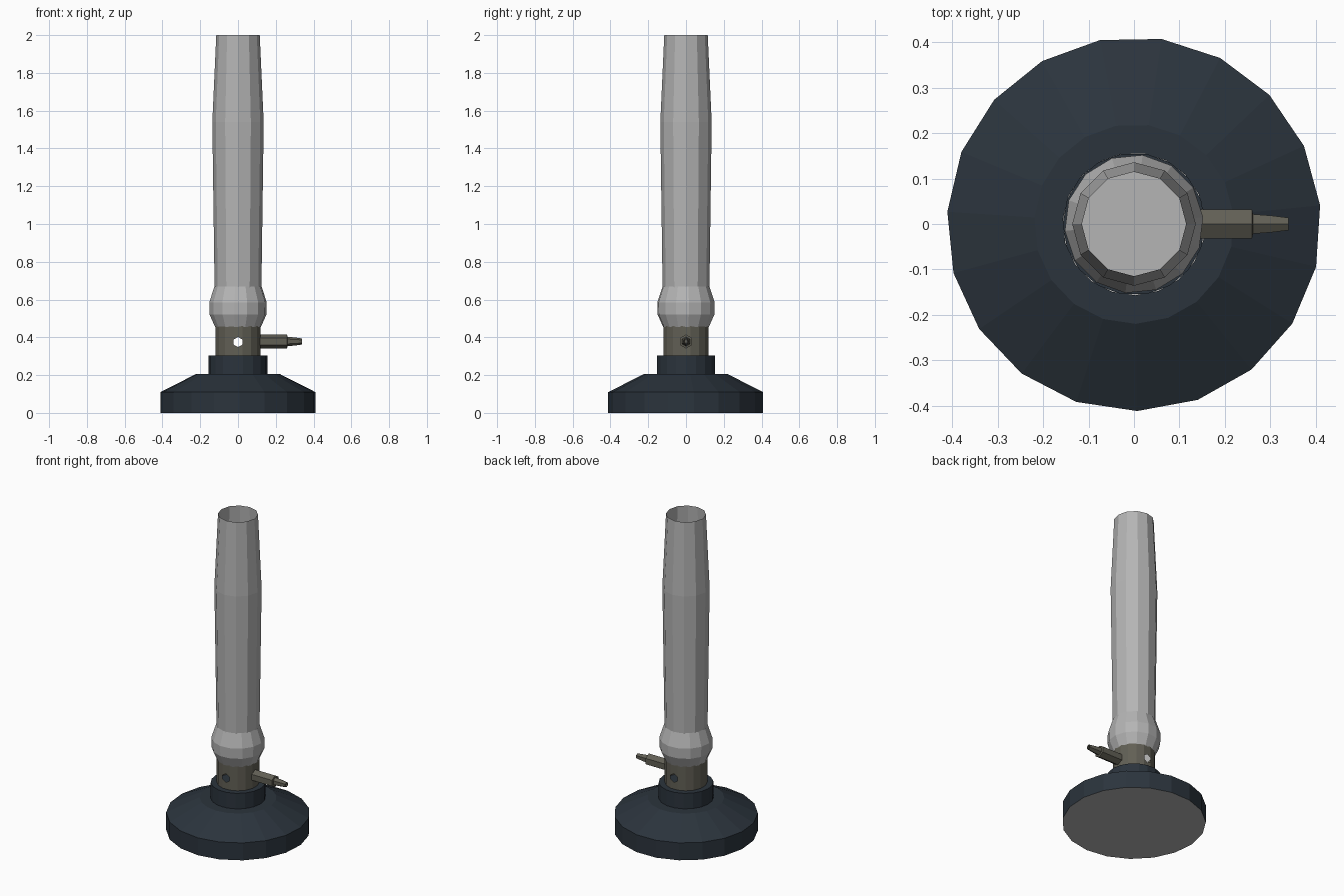
import bpy, bmesh, math
from mathutils import Matrix

if "Cube" in bpy.data.objects:
    bpy.data.objects.remove(bpy.data.objects["Cube"])


def material(name, rgb):
    m = bpy.data.materials.new(name)
    m.diffuse_color = (*rgb, 1)
    m.use_nodes = True
    m.node_tree.nodes["Principled BSDF"].inputs["Base Color"].default_value = m.diffuse_color
    return m


navy = material("navy_enamel", (0.024, 0.034, 0.046))
brass = material("dull_brass", (0.12, 0.115, 0.09))
steel = material("grey_steel", (0.46, 0.46, 0.46))


def lathe(name, profile, sides, mat=None, start=False, end=False, turn=0.0, matrix=None):
    """Revolve (radius, height) points around z, with optional end discs."""
    bm = bmesh.new()
    rings = []
    for r, z in profile:
        angles = [turn + math.tau * i / sides for i in range(sides)]
        rings.append([bm.verts.new((r * math.cos(a), r * math.sin(a), z)) for a in angles])
    for low, high in zip(rings, rings[1:]):
        for i in range(sides):
            j = (i + 1) % sides
            bm.faces.new((low[i], low[j], high[j], high[i]))
    if start:
        bm.faces.new(rings[0][::-1])
    if end:
        bm.faces.new(rings[-1])
    if matrix:
        bm.transform(matrix)
    mesh = bpy.data.meshes.new(name)
    bm.to_mesh(mesh)
    bm.free()
    obj = bpy.data.objects.new(name, mesh)
    bpy.context.collection.objects.link(obj)
    if mat:
        mesh.materials.append(mat)
    return obj


# Weighted foot, with a grey underside
lathe("base", [(0.412, 0), (0.412, 0.11), (0.22, 0.207), (0.157, 0.207)], 19, navy, turn=0.1)
lathe("base_underside", [(0.412, 0)], 19, steel, start=True, turn=0.1)
lathe("base_collar", [(0.157, 0.20), (0.157, 0.305)], 18, navy, end=True)

# Hollow air chamber with a hexagonal air hole front and back
chamber = lathe("air_chamber", [(0.122, 0.30), (0.122, 0.46)], 16, brass,
                start=True, end=True, turn=math.pi / 16)
cutter = lathe("hole_cutter", [(0.027, -0.3), (0.027, 0.3)], 6, start=True, end=True,
               turn=math.pi / 2,
               matrix=Matrix.Translation((0, 0, 0.375)) @ Matrix.Rotation(math.pi / 2, 4, 'X'))
cutter.hide_render = True
cut = chamber.modifiers.new("air_holes", 'BOOLEAN')
cut.object = cutter
cut.solver = 'EXACT'
bpy.context.view_layer.objects.active = chamber
bpy.ops.object.modifier_apply(modifier=cut.name)
bpy.data.objects.remove(cutter)

# Keep only the outer wall of the chamber
bm = bmesh.new()
bm.from_mesh(chamber.data)
inner = []
for f in bm.faces:
    c = f.calc_center_median()
    if abs(f.normal.z) > 0.9 or math.hypot(c.x, c.y) < 0.08:
        inner.append(f)
bmesh.ops.delete(bm, geom=inner, context='FACES')
bm.to_mesh(chamber.data)
bm.free()

# Gas inlet nozzle pointing to +x
lathe("gas_inlet",
      [(0.037, 0.11), (0.037, 0.26), (0.025, 0.262), (0.021, 0.305),
       (0.016, 0.34), (0.011, 0.34), (0.010, 0.30)],
      6, brass, end=True,
      matrix=Matrix.Translation((0, 0, 0.378)) @ Matrix.Rotation(math.pi / 2, 4, 'Y'))

# Bulged grip and open-topped barrel with a floor inside
lathe("grip", [(0.122, 0.455), (0.151, 0.52), (0.153, 0.585), (0.125, 0.67)], 14,
      steel, turn=0.1)
lathe("barrel", [(0.124, 0.665), (0.136, 1.54), (0.115, 2.0)], 12, steel, start=True)
